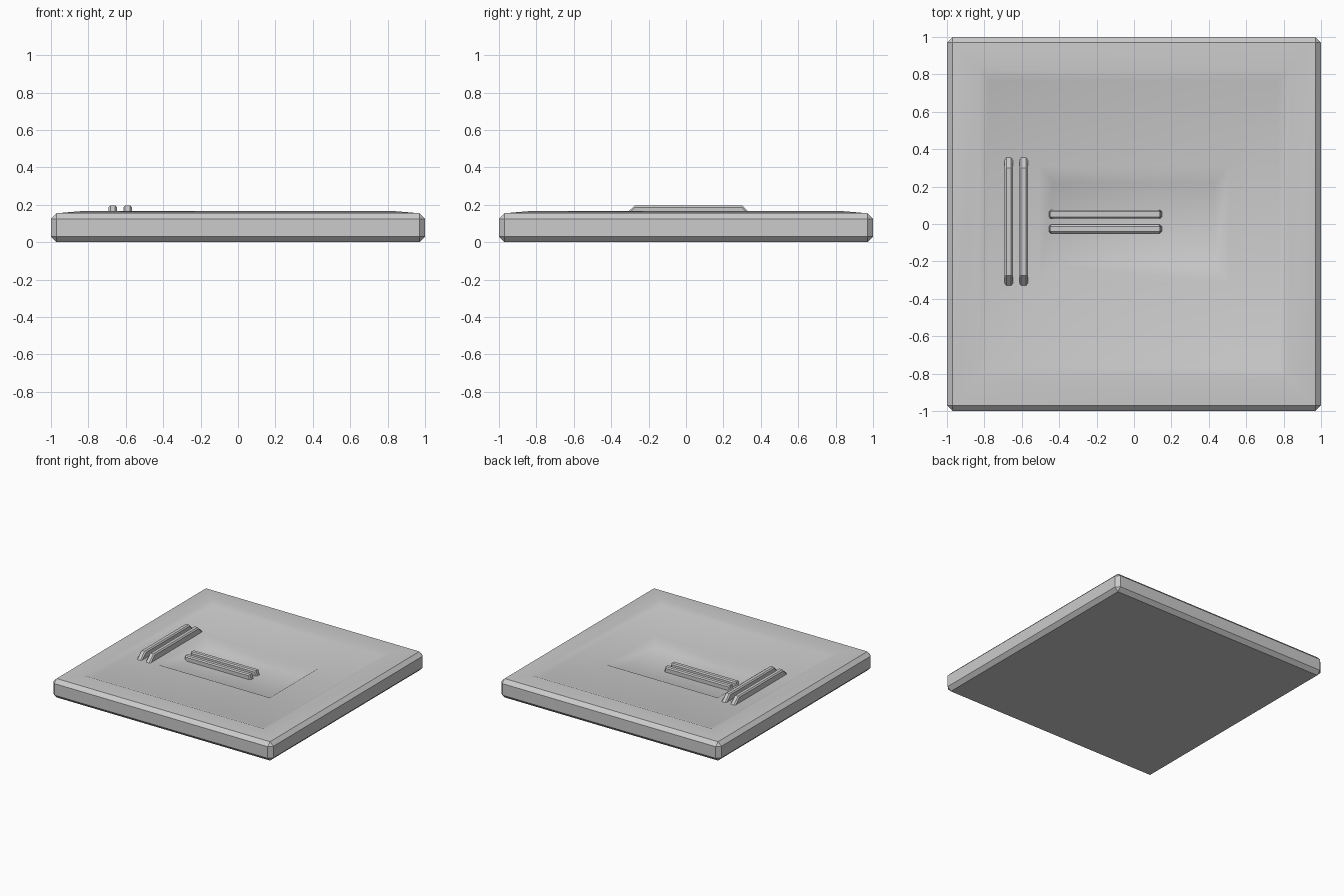
import bpy, bmesh
from math import radians

if "Cube" in bpy.data.objects:
    bpy.data.objects.remove(bpy.data.objects["Cube"])


def finish(bm, name, smooth=None):
    bmesh.ops.recalc_face_normals(bm, faces=bm.faces[:])
    me = bpy.data.meshes.new(name)
    bm.to_mesh(me)
    bm.free()
    ob = bpy.data.objects.new(name, me)
    bpy.context.collection.objects.link(ob)
    if smooth:
        bpy.ops.object.select_all(action='DESELECT')
        ob.select_set(True)
        bpy.context.view_layer.objects.active = ob
        bpy.ops.object.shade_smooth_by_angle(angle=radians(smooth))
    return ob


def box(bm, x0, x1, y0, y1, z0, z1):
    verts = bmesh.ops.create_cube(bm, size=1)['verts']
    for v in verts:
        v.co = (x1 if v.co.x > 0 else x0, y1 if v.co.y > 0 else y0, z1 if v.co.z > 0 else z0)
    return verts


# Tile: chamfered slab whose top face is stepped into frame, panel and recess
bm = bmesh.new()
box(bm, -1, 1, -1, 1, 0, 0.155)
bmesh.ops.bevel(bm, geom=bm.edges[:], offset=0.03, segments=1, affect='EDGES')
top = max(bm.faces, key=lambda f: f.calc_center_median().z)
for hx, hy, z in [(0.83, 0.83, 0.167), (0.77, 0.77, 0.143),
                  (0.51, 0.315, 0.143), (0.43, 0.22, 0.09)]:
    top = bmesh.ops.extrude_discrete_faces(bm, faces=[top])['faces'][0]
    for v in top.verts:
        v.co = (hx if v.co.x > 0 else -hx, hy if v.co.y > 0 else -hy, z)
finish(bm, "tile", 35)


def bar(name, axis, start, end, across, width, z0, z1, slope):
    """Rounded rib along x or y with sloping ends."""
    bm = bmesh.new()
    h = width / 2
    if axis == 'x':
        verts = box(bm, start, end, across - h, across + h, z0, z1)
        i = 0
    else:
        verts = box(bm, across - h, across + h, start, end, z0, z1)
        i = 1
    mid = (start + end) / 2
    for v in verts:
        if v.co.z > (z0 + z1) / 2:
            v.co[i] += slope if v.co[i] < mid else -slope
    edges = [e for e in bm.edges if abs(e.verts[0].co[i] - e.verts[1].co[i]) > 0.3
             or abs(e.verts[0].co.z - e.verts[1].co.z) > 0.01]
    edges = [e for e in edges if max(v.co.z for v in e.verts) > (z0 + z1) / 2]
    bmesh.ops.bevel(bm, geom=edges, offset=0.009, segments=1, affect='EDGES')
    finish(bm, name)


# Raised ribs on the panel and sunken ribs in the recess
for n, x in enumerate((-0.67, -0.59)):
    bar(f"raised_rib_{n + 1}", 'y', -0.335, 0.36, x, 0.044, 0.138, 0.196, 0.06)
for n, y in enumerate((0.052, -0.027)):
    bar(f"recess_rib_{n + 1}", 'x', -0.46, 0.15, y, 0.046, 0.085, 0.13, 0.012)
